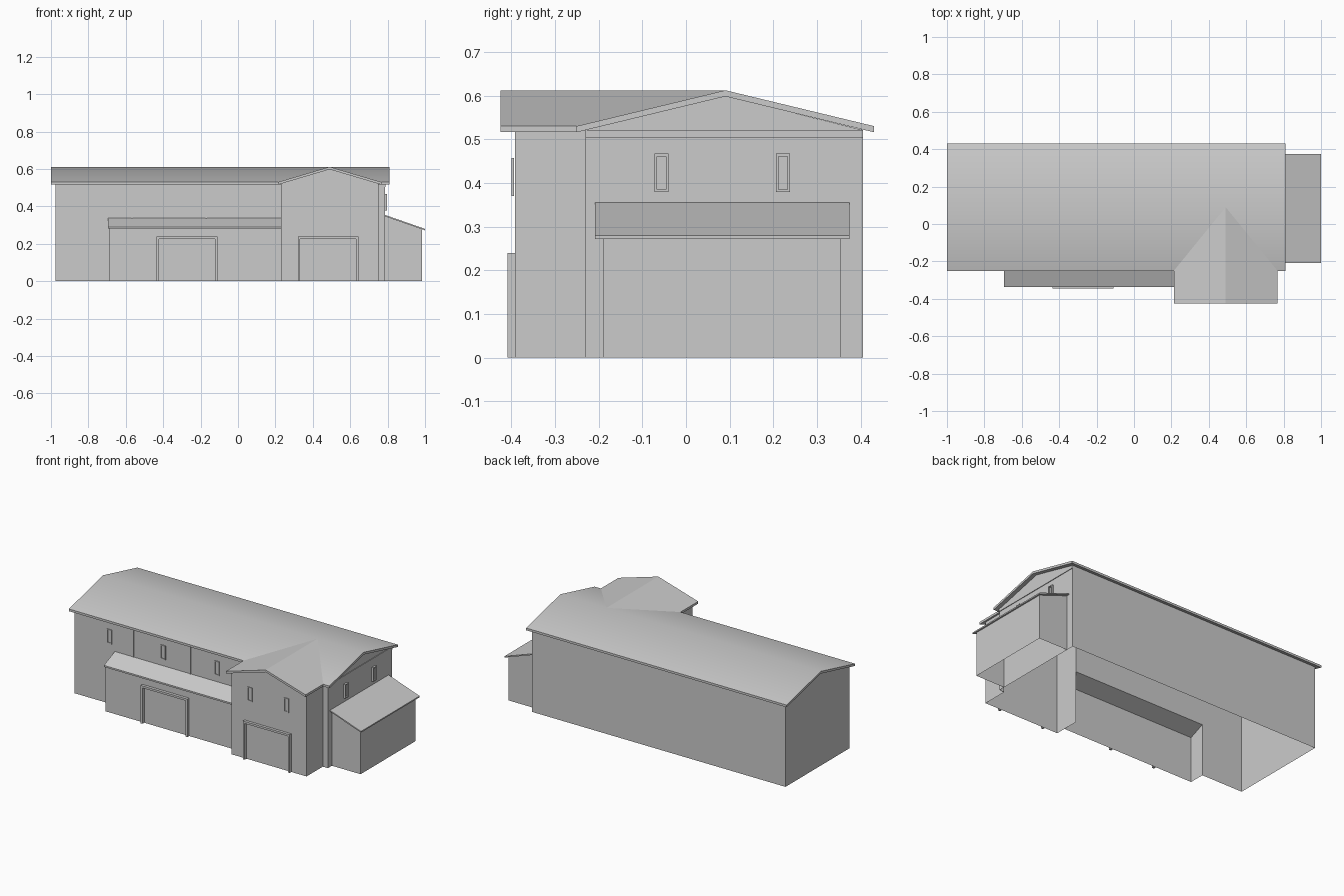
import bpy, math

if "Cube" in bpy.data.objects:
    bpy.data.objects.remove(bpy.data.objects["Cube"])


def mesh(name, verts, faces, smooth=False):
    me = bpy.data.meshes.new(name)
    me.from_pydata(verts, [], faces)
    me.update()
    if smooth:
        me.shade_smooth()
        me.set_sharp_from_angle(angle=math.radians(30))
    ob = bpy.data.objects.new(name, me)
    bpy.context.collection.objects.link(ob)
    return ob


def sheets(name, polys):
    """Open wall shell made from separate flat polygons."""
    verts, faces = [], []
    for p in polys:
        faces.append(list(range(len(verts), len(verts) + len(p))))
        verts += p
    return mesh(name, verts, faces)


def wall(x0, y0, x1, y1, z0, z1):
    return [(x0, y0, z0), (x1, y1, z0), (x1, y1, z1), (x0, y0, z1)]


def prism(name, prof, axis, start, ends, smooth=False):
    """Extrude a 2D profile along x or y; ends gives one end position per point."""
    n = len(prof)
    put = (lambda p, d: (d, *p)) if axis == 'x' else (lambda p, d: (p[0], d, p[1]))
    verts = [put(p, start) for p in prof] + [put(p, e) for p, e in zip(prof, ends)]
    faces = [[i, (i + 1) % n, n + (i + 1) % n, n + i] for i in range(n)]
    # caps, split at the ridge for six-point gable profiles
    caps = [[0, 1, 4, 5], [1, 2, 3, 4]] if n == 6 else [list(range(n))]
    faces += [c[::-1] for c in caps] + [[n + i for i in c] for c in caps]
    ob = mesh(name, verts, faces)
    bm = bmesh.new()
    bm.from_mesh(ob.data)
    bmesh.ops.recalc_face_normals(bm, faces=bm.faces)
    bm.to_mesh(ob.data)
    bm.free()
    if smooth:
        ob.data.shade_smooth()
        ob.data.set_sharp_from_angle(angle=math.radians(30))
    return ob


import bmesh


def bar(name, x0, x1, y0, y1, z0, z1):
    return prism(name, [(y0, z0), (y1, z0), (y1, z1), (y0, z1)], 'x', x0, [x1] * 4)


def frame(name, side, at, c, w, z0, z1, t, depth, sill=True):
    """Raised frame on a front (-y) or right (+x) wall at plane 'at'."""
    parts = [(c - w / 2, c - w / 2 + t, z0, z1), (c + w / 2 - t, c + w / 2, z0, z1),
             (c - w / 2 + t, c + w / 2 - t, z1 - t, z1)]
    if sill:
        parts.append((c - w / 2 + t, c + w / 2 - t, z0, z0 + t))
        parts.append((c - w / 2 + t, c + w / 2 - t, z0 + t, z1 - t))
    for i, (a, b, lo, hi) in enumerate(parts):
        d = depth * (0.3 if i == 4 else 1)
        label = name + ("_pane" if i == 4 else "_bar")
        if side == 'front':
            bar(label, a, b, at - d, at, lo, hi)
        else:
            bar(label, at, at + d, a, b, lo, hi)


L, R, F, B = -0.975, 0.785, -0.23, 0.405      # main walls
WL, WR, WF = 0.23, 0.75, -0.391               # front wing walls
TOP, APEX, RY, RX = 0.521, 0.599, 0.089, 0.49

# main hall walls
gable = lambda x: [(x, F, 0), (x, B, 0), (x, B, TOP), (x, RY, APEX), (x, F, TOP)]
sheets("main_walls", [
    wall(R, B, L, B, 0, TOP), gable(L)[::-1], gable(R),
    wall(L, F, -0.69, F, 0, TOP), wall(-0.69, F, WL, F, 0.325, TOP),
    wall(WR, F, R, F, 0, TOP)])
bar("gable_band", R, R + 0.004, F, B, 0.503, 0.521)

# front wing walls
sheets("wing_walls", [
    [(WL, WF, 0), (WR, WF, 0), (WR, WF, TOP), (RX, WF, APEX), (WL, WF, TOP)],
    wall(WR, WF, WR, F, 0, TOP), wall(WL, F, WL, WF, 0, TOP)])
sheets("wing_upper_cladding", [
    [(WL, WF - .003, .285), (WR, WF - .003, .285), (WR, WF - .003, TOP),
     (RX, WF - .003, APEX), (WL, WF - .003, TOP)],
    [(WL, WF - .003, .285), (WL, WF, .285), (WR, WF, .285), (WR, WF - .003, .285)]])


# pitched roofs
def pitched(c, half, t=0.014):
    return [(c - half, 0.53), (c, 0.612), (c + half, 0.53),
            (c + half, 0.53 - t), (c, 0.612 - t), (c - half, 0.53 - t)]


prism("main_roof", pitched(0.09, 0.34), 'x', -1.0, [0.81] * 6, True)
prism("wing_roof", pitched(RX, 0.277), 'y', -0.425,
      [-0.25, 0.09, -0.25, -0.25, 0.09, -0.25], True)

# front lean-to
sheets("front_lean_to_walls", [
    wall(-0.69, -0.328, WL, -0.328, 0, 0.285),
    [(-0.69, F, 0), (-0.69, -0.328, 0), (-0.69, -0.328, 0.285), (-0.69, F, 0.326)]])
prism("front_lean_to_roof", [(-0.338, 0.281), (F, 0.327), (F, 0.337), (-0.338, 0.291)],
      'x', -0.695, [WL] * 4)

# right lean-to
S0, S1, SX = -0.19, 0.355, 0.985
sheets("side_lean_to_walls", [
    wall(SX, S0, SX, S1, 0, 0.279),
    [(R, S0, 0), (SX, S0, 0), (SX, S0, 0.279), (R, S0, 0.347)],
    [(SX, S1, 0), (R, S1, 0), (R, S1, 0.347), (SX, S1, 0.279)]])
prism("side_lean_to_roof", [(R, 0.347), (1.0, 0.272), (1.0, 0.28), (R, 0.355)],
      'y', -0.208, [0.374] * 4)

# windows
for y in (-0.056, 0.222):
    frame("side_window", 'right', R, y, 0.032, 0.379, 0.467, 0.006, 0.012)
for x in (-0.73, -0.358, 0.017):
    frame("main_window", 'front', F, x, 0.034, 0.379, 0.467, 0.006, 0.006)
for x in (0.36, 0.615):
    frame("wing_window", 'front', WF - 0.003, x, 0.034, 0.37, 0.457, 0.006, 0.005)

# thin wall joints between the main windows
for x in (-0.566, -0.17):
    bar("wall_joint", x - 0.003, x + 0.003, F - 0.003, F, 0.33, TOP)

# garage door frames
frame("lean_to_door", 'front', -0.328, -0.272, 0.325, 0, 0.238, 0.013, 0.018, False)
frame("wing_door", 'front', WF, 0.482, 0.325, 0, 0.24, 0.013, 0.017, False)
